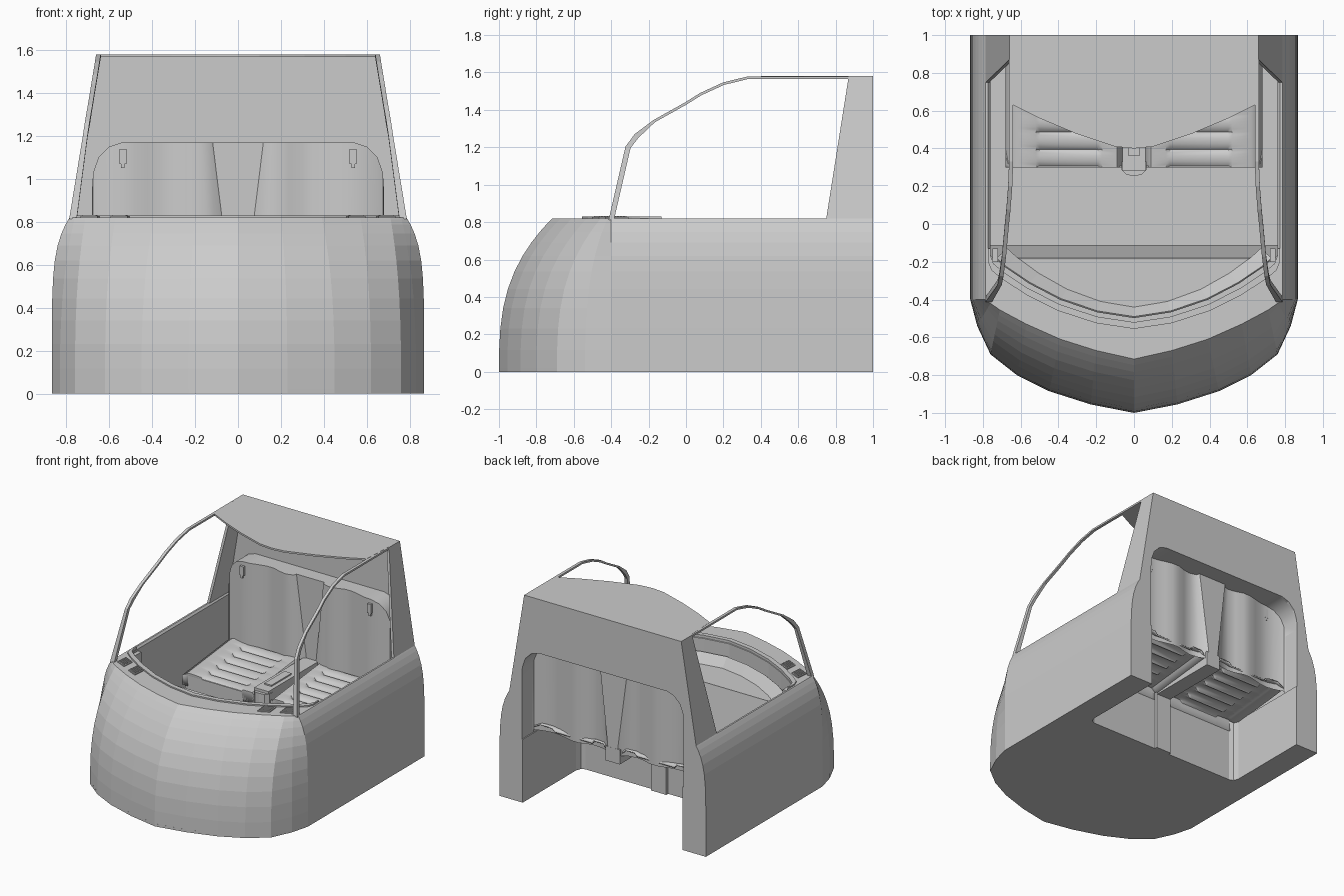
import bpy, math
from mathutils import Vector

cube = bpy.data.objects.get("Cube")
if cube:
    bpy.data.objects.remove(cube)

grey = bpy.data.materials.new("plain_grey")
grey.use_nodes = True
COLOUR = (0.6, 0.6, 0.6, 1)
grey.diffuse_color = COLOUR
grey.node_tree.nodes["Principled BSDF"].inputs["Base Color"].default_value = COLOUR


def build(name, verts, faces, thick=0, smooth=None):
    """Half model on +x, mirrored to -x."""
    me = bpy.data.meshes.new(name)
    me.from_pydata([Vector(v) for v in verts], [], faces)
    me.materials.append(grey)
    ob = bpy.data.objects.new(name, me)
    bpy.context.collection.objects.link(ob)
    bpy.context.view_layer.objects.active = ob
    for o in bpy.context.selected_objects:
        o.select_set(False)
    ob.select_set(True)
    bpy.ops.object.mode_set(mode='EDIT')
    bpy.ops.mesh.select_all(action='SELECT')
    bpy.ops.mesh.normals_make_consistent(inside=False)
    bpy.ops.object.mode_set(mode='OBJECT')
    if smooth:
        bpy.ops.object.shade_smooth_by_angle(angle=math.radians(smooth))
    mirror = ob.modifiers.new("mirror", 'MIRROR')
    mirror.use_clip = True
    if thick:
        ob.modifiers.new("thickness", 'SOLIDIFY').thickness = thick
    return ob


def loft(name, rows, **kw):
    n = len(rows[0])
    faces = [(r * n + i, r * n + i + 1, (r + 1) * n + i + 1, (r + 1) * n + i)
             for r in range(len(rows) - 1) for i in range(n - 1)]
    return build(name, [v for row in rows for v in row], faces, **kw)


def prism(name, ring_a, ring_b, **kw):
    n = len(ring_a)
    faces = [tuple(range(n)), tuple(range(n, 2 * n))]
    faces += [(i, (i + 1) % n, n + (i + 1) % n, n + i) for i in range(n)]
    return build(name, list(ring_a) + list(ring_b), faces, **kw)


def slab(name, outline, z0, z1, **kw):
    return prism(name, [(x, y, z0) for x, y in outline], [(x, y, z1) for x, y in outline], **kw)


def box(name, x0, x1, y0, y1, z0, z1):
    return slab(name, [(x0, y0), (x1, y0), (x1, y1), (x0, y1)], z0, z1)


# Body plan outlines, from the nose round to the rear corner
FOOT = [(0, -1), (.23, -.955), (.45, -.885), (.62, -.8), (.76, -.69), (.83, -.54), (.867, -.4), (.867, 1)]
BELT = [(0, -.715), (.2, -.67), (.39, -.61), (.57, -.53), (.71, -.455), (.76, -.42), (.785, -.4), (.785, 1)]
RIM = [(0, -.555), (.2, -.525), (.4, -.46), (.57, -.375), (.7, -.29), (.755, -.245), (.772, -.2), (.772, 1)]
LIP = [(x * .985, y + .035 * (y < 0)) for x, y in RIM]
BELT_Z, ROOF_Z = .82, 1.58


def shell_ring(z):
    ring = []
    for i, (a, b) in enumerate(zip(FOOT, BELT)):
        w = (z / BELT_Z) ** (6.5 if i > 5 else 2.9)
        ring.append((a[0] + (b[0] - a[0]) * w, a[1] + (b[1] - a[1]) * w, z))
    return ring


# Outer shell, top rim and inner wall
rows = [shell_ring(BELT_Z * math.sin(math.pi / 2 * i / 11)) for i in range(12)]
wall = [(r[-1][0], r[-1][2]) for r in rows]
rows += [[(x, y, BELT_Z) for x, y in RIM], [(x, y, .805) for x, y in LIP], [(x, y, .01) for x, y in LIP]]
loft("body_shell", rows)

# Raised strip along the inner edge of the rim
slab("rim_strip", RIM[:7] + [(.772, -.13), (.76, -.13)] + LIP[6::-1], .81, .83)

# Floor with the seat well left open at the back
WELL = [(0, .3), (.63, .3), (.665, .315), (.68, .36), (.68, 1)]
slab("floor", FOOT + WELL[::-1], 0, .02)
loft("seat_base", [[(x, y, z) for x, y in WELL] for z in (0, .48)], thick=.008)

# Dashboard shelf and its steep rear face
slab("dash_shelf", LIP[:7] + [(.76, -.19), (0, -.19)], .62, .65)
loft("dash_rear", [[(0, y, z), (.76, y, z)] for y, z in ((-.19, .65), (-.12, .25), (-.12, .02))], thick=.01)
loft("dash_rise", [[(x * .98, y + .03, .72) for x, y in LIP[:6]],
                   [(x * .9, y + .08, .65) for x, y in LIP[:6]]], thick=.01)


# Rear wall with arched opening
def slope_x(z):
    return .785 - .125 * (z - BELT_Z) / (ROOF_Z - BELT_Z)


ARCH = [(.54, 1.17), (.6, 1.15), (.65, 1.1), (.675, 1.03), (.68, .95)]
wall += [(.66, ROOF_Z), (0, ROOF_Z), (0, 1.17)] + ARCH + [(.68, 0)]
prism("rear_wall", [(x, .98, z) for x, z in wall], [(x, 1, z) for x, z in wall])

# Rear pillars
side = [(.75, BELT_Z), (1, BELT_Z), (1, ROOF_Z), (.87, ROOF_Z)]
prism("rear_pillar", [(slope_x(z), y, z) for y, z in side], [(slope_x(z) - .02, y, z) for y, z in side])

# Roof with a curved front edge
slab("roof", [(0, .4), (.1, .41), (.31, .48), (.5, .56), (.64, .63), (.66, 1), (0, 1)], 1.567, ROOF_Z)

# Windscreen side rails
path = [(-.4, .81), (-.31, 1.2), (-.265, 1.26), (-.17, 1.34), (0, 1.435), (.08, 1.485), (.2, 1.54), (.33, 1.572),
        (.87, 1.572)]
rail = []
for i, (y, z) in enumerate(path):
    a, b = path[max(i - 1, 0)], path[min(i + 1, len(path) - 1)]
    d = Vector((b[0] - a[0], b[1] - a[1])).normalized()
    h = .014 if z < 1.3 else .007
    x = slope_x(z)
    w = .035 if i == 0 else .022
    ny, nz = -d.y * h, d.x * h
    section = [(x, y + ny, z + nz), (x, y - ny, z - nz), (x - w, y - ny, z - nz), (x - w, y + ny, z + nz)]
    rail.append(section + section[:1])
loft("windscreen_rail", rail)

# Backrest: wavy panel beside a tapered centre wedge, with an arched top running back to the wall
WAVE = [(.18, .83), (.24, .84), (.3, .86), (.36, .86), (.42, .845), (.48, .83),
        (.54, .825), (.6, .835), (.65, .85), (.675, .86), (.68, .87)]


def arch_z(x):
    for (xa, za), (xb, zb) in zip(ARCH, ARCH[1:]):
        if x <= xb:
            return za + (zb - za) * max(x - xa, 0) / (xb - xa)
    return ARCH[-1][1]


low = [(0, .88), (.035, .88), (.1, .84)] + WAVE
high = [(0, .87), (.118, .87), (.125, .845)] + WAVE
loft("backrest", [[(x, y, .5) for x, y in low], [(x, y, arch_z(x)) for x, y in high],
                  [(x, .985, arch_z(x)) for x, y in high]], smooth=35)
loft("backrest_side", [[(.68, .86, z), (.68, .985, z)] for z in (.47, .95)])

# Belt guides
box("belt_guide", .52, .552, .808, .83, 1.07, 1.14)
box("belt_tongue", .53, .546, .808, .83, 1.05, 1.07)

# Seat cushions: ribbed centre between raised bolsters
columns = [(.05, -.02), (.09, .025), (.17, .025), (.19, None), (.5, None), (.52, .025), (.62, .03), (.68, 0)]
RIBS, STEPS = 6, 36
cushion = [[(x, .3, .4) for x, lift in columns]]
for i in range(STEPS + 1):
    t = i / STEPS
    rib = .022 * abs(math.sin(RIBS * math.pi * t)) ** .6
    cushion.append([(x, .3 + .56 * t, .47 + .06 * t + (rib if lift is None else lift)) for x, lift in columns])
loft("seat_cushion", cushion, thick=.01, smooth=35)

# Centre console and its rounded front post
box("console", 0, .06, .28, .88, .44, .55)
box("console_tray", 0, .03, .36, .6, .55, .56)
slab("console_post", [(0, .255), (.04, .26), (.065, .285), (.065, .33), (0, .33)], 0, .53)

# Air vents with slats on the rim
for number, (cx, cy) in enumerate([(.55, -.44), (.69, -.37)]):
    slant = math.tan(math.radians(25))

    def spot(u, v):
        return cx + u - v * .1, cy + v + u * slant
    slab(f"vent_{number}", [spot(u, v) for u, v in ((-.04, -.045), (.04, -.045), (.04, .045), (-.04, .045))],
         .815, .827)
    for k in range(5):
        v = -.032 + .016 * k
        slab(f"vent_{number}_slat_{k}", [spot(p, v + q) for p, q in
             ((-.032, -.004), (.032, -.004), (.032, .004), (-.032, .004))], .825, .833)

# Grab handle beside the dashboard
box("grab_handle", .72, .75, -.2, -.13, .65, .8)
